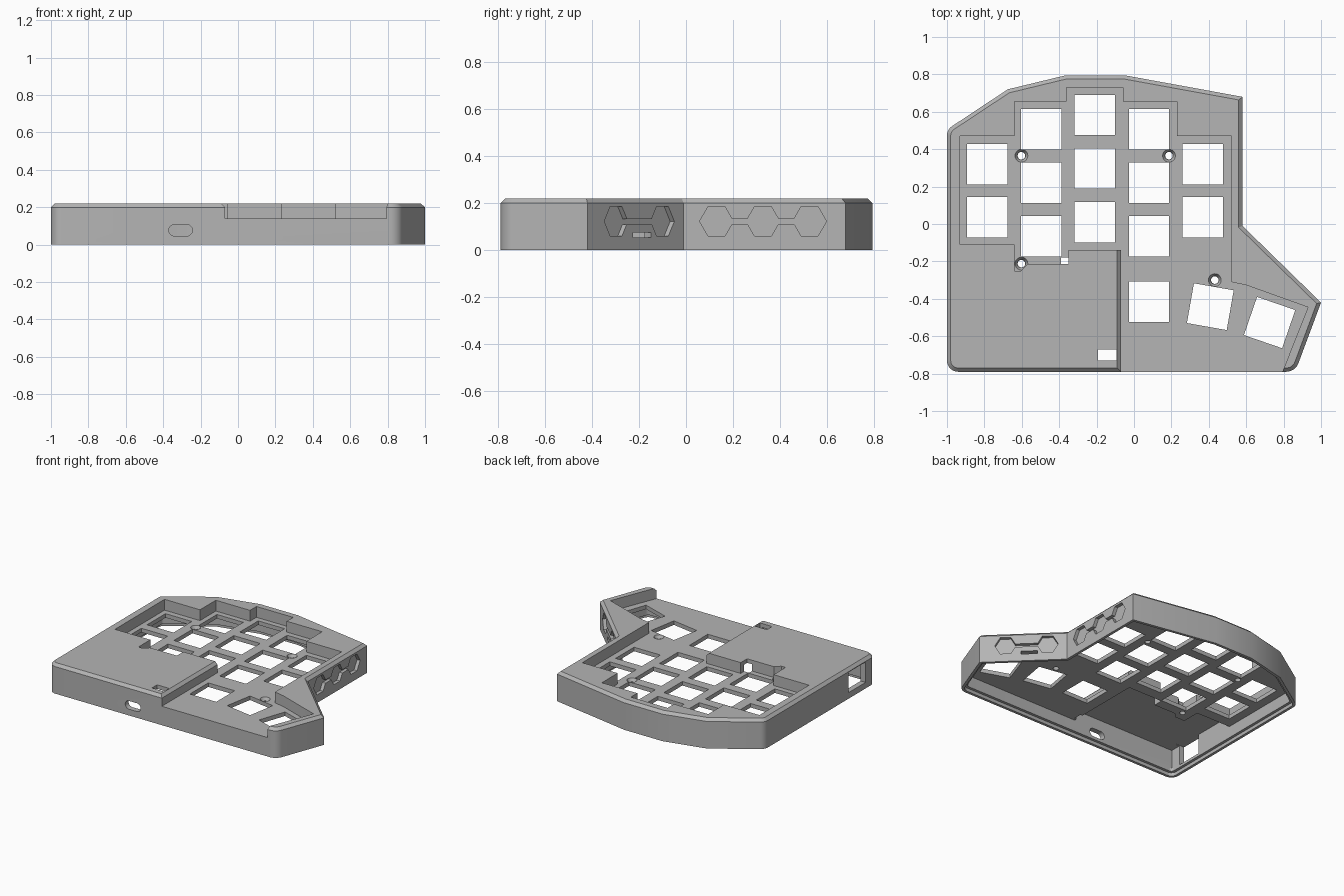
import bpy, bmesh, math
from mathutils import Vector, Matrix

if "Cube" in bpy.data.objects:
    bpy.data.objects.remove(bpy.data.objects["Cube"], do_unlink=True)

HEIGHT, FLOOR, UNDERSIDE, CHAMFER = 0.22, 0.14, 0.11, 0.02

grey = bpy.data.materials.new("plastic_grey")
grey.use_nodes = True
grey.diffuse_color = (0.46, 0.46, 0.46, 1)
grey.node_tree.nodes["Principled BSDF"].inputs["Base Color"].default_value = grey.diffuse_color


def rounded(corners, steps=8):
    """Turn (x, y, radius) corners into a filleted outline."""
    out = []
    for i, (x, y, r) in enumerate(corners):
        p = Vector((x, y))
        if not r:
            out.append(p)
            continue
        a = (Vector(corners[i - 1][:2]) - p).normalized()
        b = (Vector(corners[(i + 1) % len(corners)][:2]) - p).normalized()
        half = a.angle(b) / 2
        centre = p + (a + b).normalized() * (r / math.sin(half))
        start = p + a * (r / math.tan(half)) - centre
        sweep = math.pi - 2 * half
        for k in range(steps + 1):
            t = sweep * k / steps
            out.append(centre + Matrix.Rotation(t, 2) @ start)
    return out


def inset(points, d):
    """Offset a counter-clockwise outline inwards."""
    out = []
    for i, p in enumerate(points):
        a = (p - points[i - 1]).normalized()
        b = (points[(i + 1) % len(points)] - p).normalized()
        na, nb = Vector((-a.y, a.x)), Vector((-b.y, b.x))
        out.append(p + (na + nb) * (d / (1 + na.dot(nb))))
    return out


def loft(bm, rings, matrix=Matrix()):
    """Closed solid through (outline, height) rings."""
    loops = [[bm.verts.new(matrix @ Vector((p[0], p[1], z))) for p in pts] for pts, z in rings]
    for low, high in zip(loops, loops[1:]):
        for i in range(len(low)):
            j = (i + 1) % len(low)
            bm.faces.new((low[i], low[j], high[j], high[i]))
    bm.faces.new(loops[0][::-1])
    bm.faces.new(loops[-1])


def prism(bm, pts, z0, z1, matrix=Matrix()):
    loft(bm, [(pts, z0), (pts, z1)], matrix)


def box(w, h, x=0, y=0):
    return [(x + sx * w / 2, y + sy * h / 2) for sx, sy in ((-1, -1), (1, -1), (1, 1), (-1, 1))]


def circle(r, n=24, x=0, y=0):
    return [(x + r * math.cos(math.tau * i / n), y + r * math.sin(math.tau * i / n)) for i in range(n)]


def on_wall(x, y, z, angle):
    """Local x runs along the wall, local y up, local z outwards."""
    axes = Matrix(((0, 0, 1, 0), (1, 0, 0, 0), (0, 1, 0, 0), (0, 0, 0, 1)))
    return Matrix.Translation((x, y, z)) @ Matrix.Rotation(angle, 4, 'Z') @ axes


def finish(name, bm):
    bmesh.ops.recalc_face_normals(bm, faces=bm.faces)
    mesh = bpy.data.meshes.new(name)
    bm.to_mesh(mesh)
    bm.free()
    mesh.materials.append(grey)
    obj = bpy.data.objects.new(name, mesh)
    bpy.context.collection.objects.link(obj)
    return obj


# Outer shell with a chamfered top edge
outline = rounded([(-1, -0.79, 0.06), (0.862, -0.79, 0.07), (1, -0.42, 0), (0.58, -0.01, 0),
                   (0.58, 0.68, 0), (-0.05, 0.795, 0), (-0.365, 0.795, 0),
                   (-0.675, 0.72, 0), (-1, 0.505, 0.06)])
bm = bmesh.new()
loft(bm, [(outline, 0), (outline, HEIGHT - CHAMFER), (inset(outline, CHAMFER), HEIGHT)])
case = finish("keyboard_case", bm)


def cut(name, build):
    bm = bmesh.new()
    build(bm)
    cutter = finish(name, bm)
    cutter.hide_render = True
    mod = case.modifiers.new(name, 'BOOLEAN')
    mod.operation, mod.solver, mod.object = 'DIFFERENCE', 'EXACT', cutter
    bpy.context.view_layer.objects.active = case
    bpy.ops.object.modifier_apply(modifier=name)
    bpy.data.objects.remove(cutter, do_unlink=True)


# Stepped key well, open at the front
well = [(-0.07, -0.9), (0.75, -0.9), (0.93, -0.445), (0.6, -0.327), (0.52, -0.31), (0.52, 0.47),
        (0.23, 0.47), (0.23, 0.655), (-0.06, 0.655), (-0.06, 0.73), (-0.36, 0.73), (-0.36, 0.655),
        (-0.64, 0.655), (-0.64, 0.47), (-0.93, 0.47), (-0.93, -0.11), (-0.64, -0.11),
        (-0.64, -0.25), (-0.605, -0.25), (-0.57, -0.215), (-0.35, -0.215), (-0.35, -0.14), (-0.07, -0.14)]
cut("key_well", lambda bm: prism(bm, well, FLOOR, 0.3))

# Chamfer along the controller cover edge
cut("cover_chamfer", lambda bm: prism(bm, [(-0.1, 0.23), (-0.06, 0.19), (-0.06, 0.23)],
                                      0.14, 0.9, on_wall(0, 0, 0, -math.pi / 2)))

# Open underside: rebate, main cavity and deeper controller bay
cut("base_rebate", lambda bm: prism(bm, inset(outline, 0.02), -0.1, 0.025))
cut("cavity", lambda bm: prism(bm, inset(outline, 0.04), -0.1, UNDERSIDE))
bay = [(-0.96, -0.75), (-0.11, -0.75), (-0.11, -0.18), (-0.39, -0.18), (-0.39, -0.25),
       (-0.57, -0.25), (-0.6, -0.285), (-0.68, -0.285), (-0.68, -0.15), (-0.96, -0.15)]
cut("controller_bay", lambda bm: prism(bm, bay, 0.05, 0.19))


# Key openings, by column, and two tilted thumb keys
def keys(bm):
    columns = {-0.785: (0.32, 0.037), -0.495: (0.507, 0.22, -0.066), -0.21: (0.583, 0.297, 0.01),
               0.08: (0.507, 0.22, -0.066, -0.415), 0.367: (0.32, 0.037)}
    spots = [(x, y, 0) for x, ys in columns.items() for y in ys]
    for x, y, turn in spots + [(0.408, -0.442, -10), (0.725, -0.527, -19)]:
        place = Matrix.Translation((x, y, 0)) @ Matrix.Rotation(math.radians(turn), 4, 'Z')
        prism(bm, box(0.216, 0.216), 0.05, 0.16 if x > -0.6 else 0.15, place)


cut("key_openings", keys)

# Countersunk screw holes
SCREWS = [(-0.602, 0.365), (0.187, 0.365), (-0.602, -0.212), (0.432, -0.3)]


def countersinks(bm):
    for x, y in SCREWS:
        loft(bm, [(circle(0.022, 24, x, y), 0.118), (circle(0.036, 24, x, y), 0.143)])


def shafts(bm):
    for x, y in SCREWS:
        prism(bm, circle(0.02, 24, x, y), 0.05, 0.15)


cut("countersinks", countersinks)
cut("screw_shafts", shafts)

# Reset opening in the cover and side jack opening
cut("reset_opening", lambda bm: prism(bm, box(0.1, 0.06, -0.143, -0.7), 0.1, 0.3))
cut("jack_opening", lambda bm: prism(bm, box(0.2, 0.15), -0.07, 0.1, on_wall(-1, -0.57, 0.12, math.pi)))


# Rounded plug slot in the front wall
def plug_slot(bm):
    pts = [(x + math.copysign(0.032, x), y) for x, y in circle(0.031, 26)]
    prism(bm, pts, -0.08, 0.1, on_wall(-0.307, -0.79, 0.077, -math.pi / 2))


cut("plug_slot", plug_slot)

# Honeycomb recesses on the two right-hand walls
SLANT = math.atan2(0.42, 0.41)


def slant_wall(y, z):
    return on_wall(0.58 - (y + 0.01) * 0.42 / 0.41, y, z, SLANT)


def hexagons(bm):
    places = [on_wall(0.58, y, 0.122, 0) for y in (0.13, 0.328, 0.527)]
    for m in places + [slant_wall(y, 0.122) for y in (-0.298, -0.1)]:
        prism(bm, circle(0.072, 6), -0.025, 0.05, m)


def links(bm):
    prism(bm, box(0.38, 0.024), -0.025, 0.05, on_wall(0.58, 0.328, 0.12, 0))
    prism(bm, box(0.24, 0.024), -0.025, 0.05, slant_wall(-0.2, 0.12))


cut("hexagons", hexagons)
cut("hexagon_links", links)
cut("side_slot", lambda bm: prism(bm, box(0.11, 0.022), -0.06, 0.05, slant_wall(-0.187, 0.063)))

# Smooth the rounded corners, keep the edges sharp
bpy.ops.object.select_all(action='DESELECT')
case.select_set(True)
bpy.context.view_layer.objects.active = case
bpy.ops.object.shade_smooth_by_angle(angle=math.radians(25))
